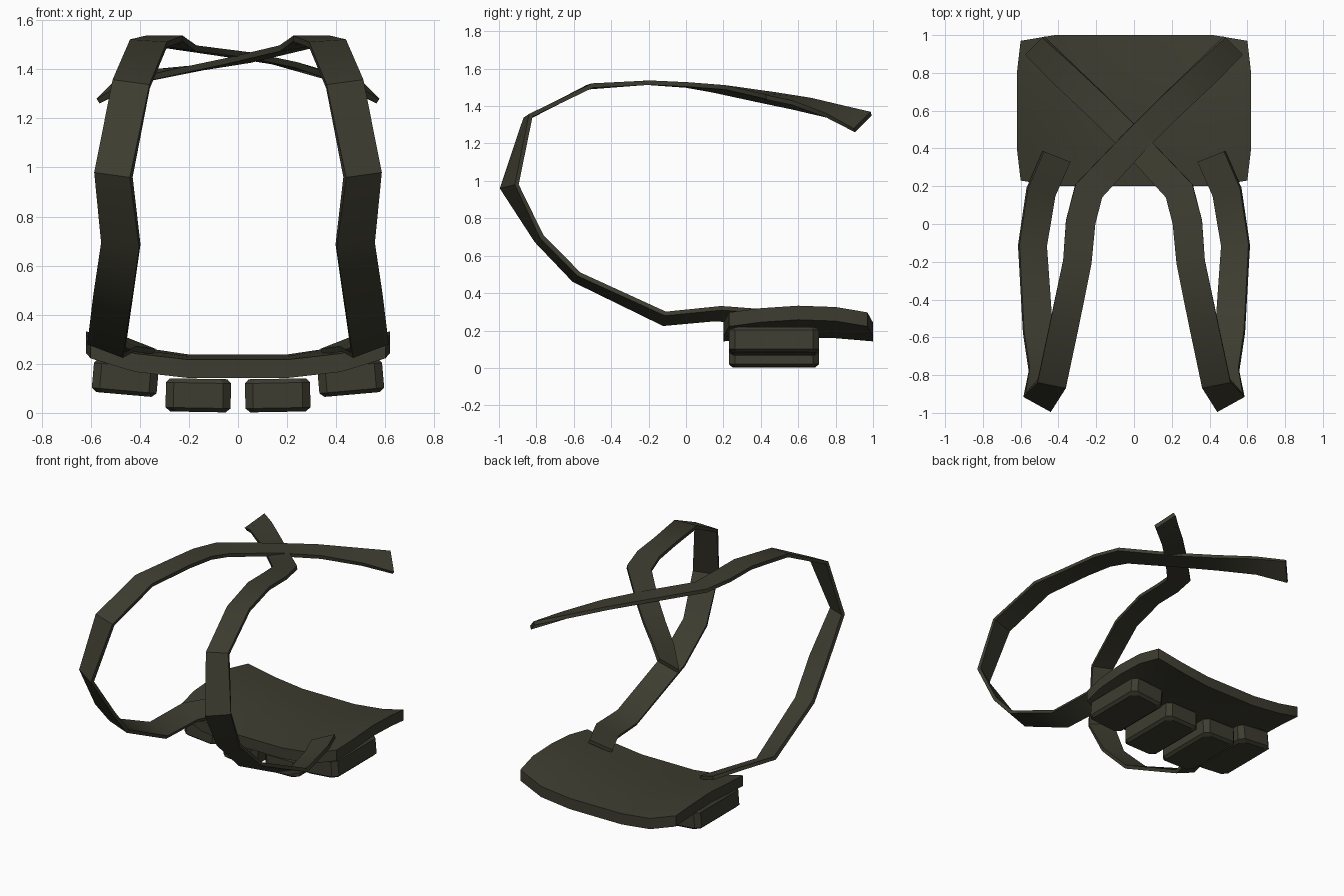
import bpy, bmesh, math
from mathutils import Vector, Matrix

if "Cube" in bpy.data.objects:
    bpy.data.objects.remove(bpy.data.objects["Cube"], do_unlink=True)

olive = bpy.data.materials.new("dark olive fabric")
olive.use_nodes = True
colour = (0.047, 0.046, 0.030, 1)
olive.diffuse_color = colour
shader = olive.node_tree.nodes["Principled BSDF"]
shader.inputs["Base Color"].default_value = colour
shader.inputs["Roughness"].default_value = 0.9


def finish(bm, name, angle=30):
    """Turn a bmesh into a named object with smooth shading and sharp edges."""
    bmesh.ops.recalc_face_normals(bm, faces=bm.faces[:])
    mesh = bpy.data.meshes.new(name)
    bm.to_mesh(mesh)
    bm.free()
    mesh.materials.append(olive)
    obj = bpy.data.objects.new(name, mesh)
    bpy.context.collection.objects.link(obj)
    bpy.ops.object.select_all(action='DESELECT')
    bpy.context.view_layer.objects.active = obj
    obj.select_set(True)
    bpy.ops.object.shade_smooth_by_angle(angle=math.radians(angle))
    return obj


def loft(bm, rings):
    """Skin a list of closed rings and cap both ends."""
    rows = [[bm.verts.new(p) for p in ring] for ring in rings]
    n = len(rows[0])
    for a, b in zip(rows, rows[1:]):
        for i in range(n):
            j = (i + 1) % n
            bm.faces.new((a[i], a[j], b[j], b[i]))
    bm.faces.new(rows[0])
    bm.faces.new(rows[-1][::-1])


# Shoulder straps: inner and outer edge at each station, for the left side
strap_edges = [
    ((.34, .33, .25), (.48, .385, .305)),
    ((.42, .15, .26), (.565, .19, .32)),
    ((.465, -.12, .235), (.61, -.11, .29)),
    ((.43, -.6, .47), (.585, -.57, .5)),
    ((.4, -.8, .68), (.555, -.77, .7)),
    ((.435, -.985, .96), (.58, -.905, .98)),
    ((.36, -.86, 1.33), (.51, -.83, 1.35)),
    ((.29, -.53, 1.5), (.44, -.5, 1.51)),
    ((.225, -.21, 1.525), (.375, -.19, 1.525)),
    ((.205, 0, 1.51), (.36, .02, 1.515)),
    ((.17, .14, 1.485), (.31, .21, 1.5)),
    ((-.05, .38, 1.445), (.05, .48, 1.45)),
    ((-.24, .57, 1.405), (-.14, .67, 1.42)),
    ((-.43, .75, 1.35), (-.33, .85, 1.39)),
    ((-.57, .9, 1.27), (-.48, .99, 1.36)),
]


def strap(name, side, lift):
    pairs = [(Vector(a), Vector(b)) for a, b in strap_edges]
    mids = [(a + b) / 2 for a, b in pairs]
    rings = []
    for i, (a, b) in enumerate(pairs):
        along = mids[min(i + 1, len(mids) - 1)] - mids[max(i - 1, 0)]
        half = along.cross(b - a).normalized() * 0.012
        # keep the two straps apart where they cross
        up = Vector((0, 0, lift if 10 < i < 13 else 0))
        ring = [a - half, b - half, b + half, a + half]
        rings.append([Vector((side * p.x, p.y, p.z)) + up for p in ring])
    bm = bmesh.new()
    loft(bm, rings)
    finish(bm, name, 35)


strap("left_shoulder_strap", 1, -0.012)
strap("right_shoulder_strap", -1, 0.012)

# Curved chest panel with clipped corners
bm = bmesh.new()
xs = [(-.62, .08), (-.42, .025), (-.2, 0), (.2, 0), (.42, .025), (.62, .08)]
ys = [(.2, 0), (.4, .022), (.6, .035), (.8, .028), (1.0, 0)]
grids = []
for base in (.142, .217):
    grid = []
    for y, crown in ys:
        row = []
        for x, rise in xs:
            at_side, at_end = abs(x) > .6, y in (.2, 1.0)
            corner = at_side and at_end
            px = x * .968 if corner else x
            py = y + (.03 if y < .6 else -.03) if corner else y
            row.append(bm.verts.new((px, py, base + rise + crown * (.4 + abs(x)))))
        grid.append(row)
    grids.append(grid)
low, high = grids
for grid in grids:
    for r, s in zip(grid, grid[1:]):
        for i in range(len(xs) - 1):
            bm.faces.new((r[i], r[i + 1], s[i + 1], s[i]))


def outline(grid):
    sides = [row[-1] for row in grid[1:-1]]
    back = [row[0] for row in grid[-2:0:-1]]
    return grid[0] + sides + grid[-1][::-1] + back


rim_low, rim_high = outline(low), outline(high)
for i in range(len(rim_low)):
    j = (i + 1) % len(rim_low)
    bm.faces.new((rim_low[i], rim_low[j], rim_high[j], rim_high[i]))
finish(bm, "chest_panel")


# Magazine pouches with clipped corners and a bevelled underside
def pouch(name, x, z, tilt):
    def ring(width, depth, height):
        w, d, c = width / 2, depth / 2, .032
        pts = [(w - c, -d), (w, c - d), (w, d - c), (w - c, d)]
        pts += [(-px, py) for px, py in reversed(pts)]
        return [Vector((px, py, height)) for px, py in pts]

    place = Matrix.Translation((x, .47, z)) @ Matrix.Rotation(tilt, 4, 'Y')
    rings = [ring(.225, .44, 0), ring(.265, .48, .016),
             ring(.265, .48, .118), ring(.235, .45, .135)]
    bm = bmesh.new()
    loft(bm, [[place @ p for p in r] for r in rings])
    finish(bm, name, 15)


for label, side in (("left", 1), ("right", -1)):
    pouch(label + "_inner_pouch", side * .163, 0.004, -side * math.radians(1))
    pouch(label + "_outer_pouch", side * .465, .075, -side * math.radians(5))
